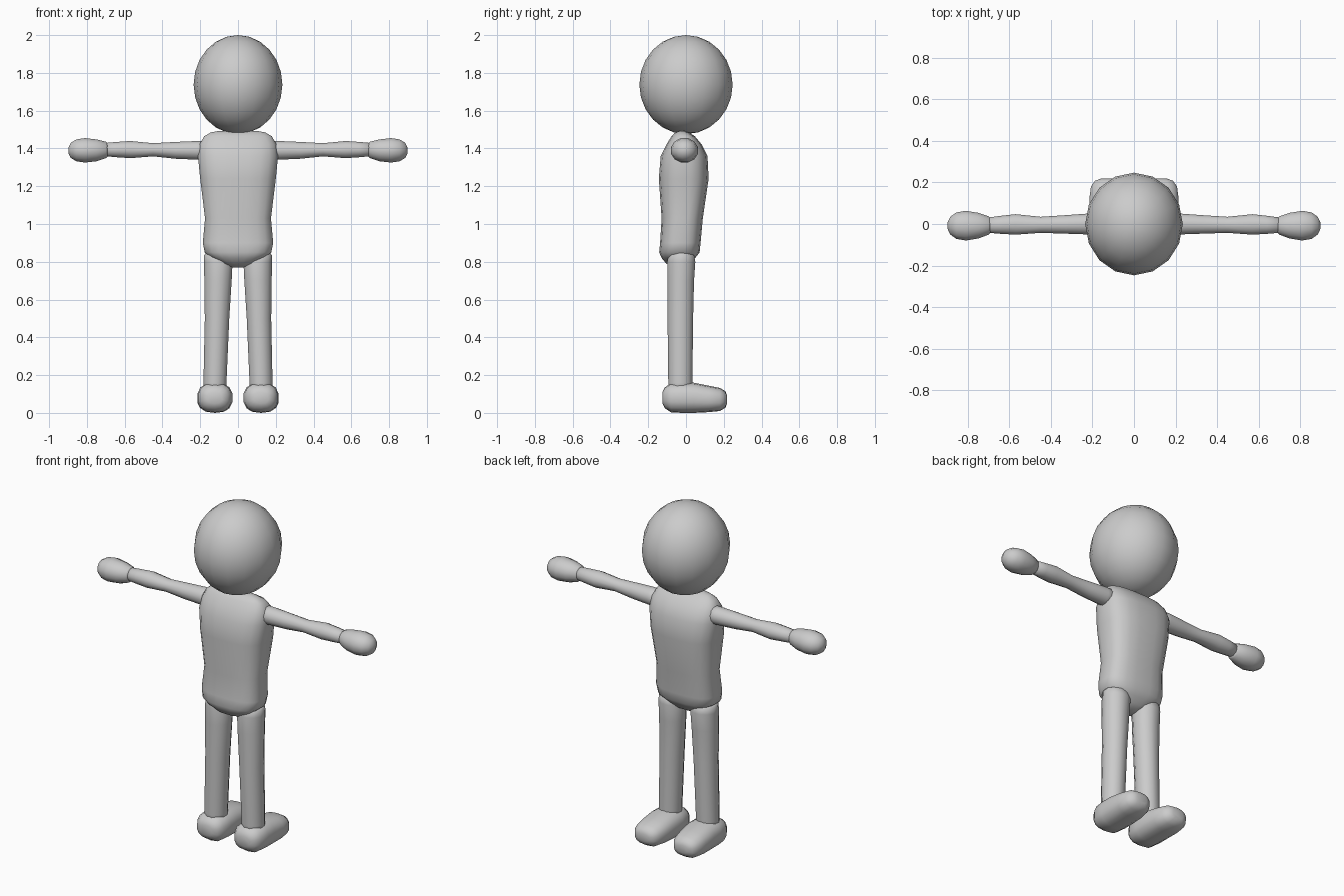
import bpy, bmesh, math
from mathutils import Vector

grey = bpy.data.materials.new("plain_grey")
grey.diffuse_color = (0.6, 0.6, 0.6, 1)


def finish(bm, name):
    bmesh.ops.recalc_face_normals(bm, faces=bm.faces)
    me = bpy.data.meshes.new(name)
    bm.to_mesh(me)
    bm.free()
    me.materials.append(grey)
    me.polygons.foreach_set("use_smooth", [True] * len(me.polygons))
    ob = bpy.data.objects.new(name, me)
    bpy.context.collection.objects.link(ob)
    return ob


def loft(name, axis, rings, sides=12, power=2.0, mirror=False):
    """Rings are (position, centre_a, centre_b, radius_a, radius_b) along an axis."""
    order = {"x": (0, 1, 2), "y": (1, 0, 2), "z": (2, 0, 1)}[axis]
    bm = bmesh.new()
    loops = []
    for p, ca, cb, ra, rb in rings:
        loop = []
        for i in range(sides):
            t = 2 * math.pi * (i + 0.5) / sides
            c, s = math.cos(t), math.sin(t)
            a = math.copysign(abs(c) ** (2 / power), c)
            b = math.copysign(abs(s) ** (2 / power), s)
            v = Vector()
            v[order[0]], v[order[1]], v[order[2]] = p, ca + ra * a, cb + rb * b
            loop.append(bm.verts.new(v))
        loops.append(loop)
    for l0, l1 in zip(loops, loops[1:]):
        for i in range(sides):
            j = (i + 1) % sides
            bm.faces.new((l0[i], l0[j], l1[j], l1[i]))
    bm.faces.new(loops[0])
    bm.faces.new(loops[-1])
    ob = finish(bm, name)
    if mirror:
        ob.modifiers.new("Mirror", "MIRROR").use_axis = (True, False, False)
    return ob


# Head: slightly egg-shaped ball
bm = bmesh.new()
bmesh.ops.create_uvsphere(bm, u_segments=16, v_segments=12, radius=1)
for v in bm.verts:
    v.co = (v.co.x * 0.235, v.co.y * 0.247, 1.738 + v.co.z * 0.262)
finish(bm, "head")

# Torso: rounded box section, rounded shoulders, tapered waist, bowl-shaped bottom
loft("torso", "z", [
    (0.77, 0, -0.04, 0.03, 0.03),
    (0.79, 0, -0.04, 0.085, 0.065),
    (0.82, 0, -0.04, 0.14, 0.09),
    (0.85, 0, -0.035, 0.178, 0.108),
    (0.90, 0, -0.03, 0.188, 0.108),
    (1.03, 0, -0.02, 0.176, 0.11),
    (1.24, 0, -0.012, 0.202, 0.133),
    (1.36, 0, -0.01, 0.214, 0.125),
    (1.42, 0, -0.01, 0.207, 0.095),
    (1.465, 0, -0.015, 0.18, 0.062),
    (1.485, 0, -0.02, 0.145, 0.035),
    (1.493, 0, -0.02, 0.10, 0.012),
], sides=20, power=2.8)

# Arms: tapered with a soft elbow and forearm swell
loft("arm", "x", [
    (0.14, 0, 1.39, 0.052, 0.052),
    (0.22, 0, 1.39, 0.052, 0.051),
    (0.33, -0.002, 1.39, 0.046, 0.046),
    (0.45, -0.004, 1.393, 0.04, 0.036),
    (0.57, -0.002, 1.394, 0.051, 0.047),
    (0.64, -0.004, 1.394, 0.045, 0.042),
    (0.73, -0.006, 1.394, 0.035, 0.034),
], mirror=True)

# Hands: mitten-like balls
loft("hand", "x", [
    (0.69, -0.007, 1.392, 0.036, 0.036),
    (0.70, -0.007, 1.392, 0.046, 0.045),
    (0.75, -0.008, 1.39, 0.064, 0.06),
    (0.81, -0.008, 1.39, 0.074, 0.067),
    (0.855, -0.008, 1.39, 0.066, 0.06),
    (0.885, -0.008, 1.39, 0.044, 0.042),
    (0.898, -0.008, 1.39, 0.015, 0.015),
], mirror=True)

# Legs: nearly straight tubes with a domed hip
loft("leg", "z", [
    (0.10, 0.122, -0.03, 0.063, 0.065),
    (0.16, 0.122, -0.03, 0.063, 0.066),
    (0.50, 0.111, -0.03, 0.067, 0.07),
    (0.70, 0.106, -0.028, 0.075, 0.073),
    (0.80, 0.104, -0.025, 0.078, 0.077),
    (0.835, 0.107, -0.025, 0.075, 0.07),
    (0.85, 0.11, -0.025, 0.06, 0.045),
], mirror=True)

# Feet: rounded shoes with toes pointing to the back axis
loft("foot", "y", [
    (-0.125, 0.122, 0.08, 0.04, 0.03),
    (-0.112, 0.122, 0.08, 0.068, 0.055),
    (-0.08, 0.122, 0.08, 0.088, 0.077),
    (-0.02, 0.122, 0.08, 0.094, 0.08),
    (0.04, 0.122, 0.08, 0.094, 0.08),
    (0.12, 0.125, 0.074, 0.092, 0.07),
    (0.18, 0.127, 0.071, 0.082, 0.061),
    (0.208, 0.127, 0.071, 0.062, 0.044),
    (0.218, 0.127, 0.071, 0.035, 0.022),
], sides=14, power=2.5, mirror=True)
